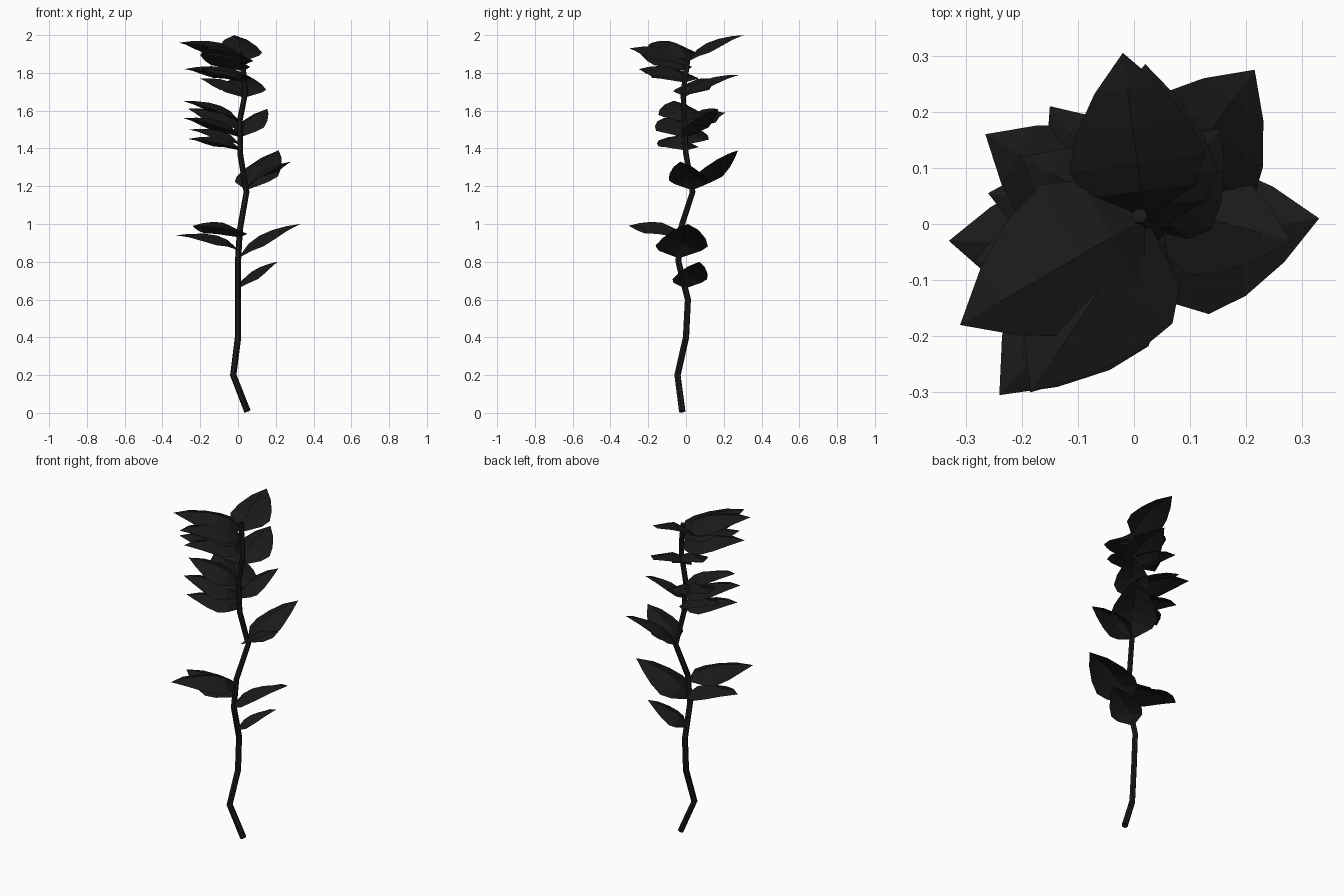
import bpy, bmesh, math
from mathutils import Vector

if "Cube" in bpy.data.objects:
    bpy.data.objects.remove(bpy.data.objects["Cube"])

dark = bpy.data.materials.new("dark_foliage")
dark.diffuse_color = (0.01, 0.01, 0.01, 1)
dark.use_nodes = True
dark.node_tree.nodes["Principled BSDF"].inputs["Base Color"].default_value = dark.diffuse_color

# Stem: crooked low-poly stalk
PATH = [(0.05, -0.02, 0.008), (-0.025, -0.045, 0.2), (0, 0, 0.4), (0, 0.01, 0.6),
        (0, -0.04, 0.8), (0.01, -0.03, 0.97), (0.045, 0.035, 1.17), (0.012, 0, 1.37),
        (0.01, -0.01, 1.55), (0.04, -0.015, 1.7), (0.03, 0, 1.8), (0.01, 0.015, 1.91)]
curve = bpy.data.curves.new("stem", 'CURVE')
curve.dimensions = '3D'
curve.bevel_depth = 0.018
curve.bevel_resolution = 1
curve.use_fill_caps = True
spline = curve.splines.new('POLY')
spline.points.add(len(PATH) - 1)
for i, p in enumerate(PATH):
    spline.points[i].co = (*p, 1)
    spline.points[i].radius = 1 - 0.02 * i
spline.use_smooth = False
curve.materials.append(dark)
bpy.context.collection.objects.link(bpy.data.objects.new("stem", curve))


def stem_at(z):
    for a, b in zip(PATH, PATH[1:]):
        if z <= b[2]:
            return Vector(a).lerp(Vector(b), (z - a[2]) / (b[2] - a[2]))
    return Vector(PATH[-1])


# Leaf outline: (fraction along, half width, midrib lift, edge lift)
OUTLINE = [(0, 0.012, 0, 0), (0.17, 0.3, 0.12, 0.02), (0.34, 0.37, 0.15, 0.0),
           (0.55, 0.31, 0.13, 0.01), (0.78, 0.18, 0.075, 0.02)]


def leaf(name, base_z, tip):
    base, tip = stem_at(base_z), Vector(tip)
    run = tip - base
    length = run.length
    side = Vector((run.y, -run.x, 0)).normalized()
    up = Vector((0, 0, 1))
    bm = bmesh.new()
    rows = []
    for t, w, mid, edge in OUTLINE:
        c = base + run * t
        rows.append([bm.verts.new(c + (side * s * w + up * h) * length)
                     for s, h in ((-1, edge), (0, mid), (1, edge))])
    end = bm.verts.new(tip)
    for a, b in zip(rows, rows[1:]):
        for k in (0, 1):
            bm.faces.new((a[k], a[k + 1], b[k + 1], b[k]))
    for k in (0, 1):
        bm.faces.new((rows[-1][k], rows[-1][k + 1], end))
    mesh = bpy.data.meshes.new(name)
    bm.to_mesh(mesh)
    bm.free()
    mesh.materials.append(dark)
    bpy.context.collection.objects.link(bpy.data.objects.new(name, mesh))


# Leaves: height on the stem and tip position
LEAVES = [
    # lower leaves
    (0.66, (0.21, 0.07, 0.80)), (0.82, (0.33, 0.01, 1.0)),
    (0.86, (-0.33, -0.03, 0.94)), (0.93, (-0.24, -0.305, 0.99)),
    # middle leaves
    (1.18, (0.215, 0.275, 1.39)), (1.18, (0.28, -0.03, 1.33)),
    (1.39, (-0.265, -0.12, 1.45)), (1.42, (-0.26, 0.055, 1.50)),
    (1.46, (-0.285, -0.12, 1.56)), (1.46, (0.155, 0.17, 1.61)),
    (1.50, (-0.265, 0.16, 1.61)), (1.51, (-0.15, 0.21, 1.59)),
    (1.54, (-0.285, -0.07, 1.65)),
    # upper leaves
    (1.67, (0.02, 0.285, 1.79)), (1.68, (-0.2, 0.12, 1.77)),
    (1.75, (-0.285, -0.16, 1.82)), (1.76, (-0.19, -0.25, 1.82)),
    (1.81, (-0.2, -0.24, 1.90)), (1.84, (-0.185, -0.3, 1.93)),
    (1.87, (-0.31, -0.18, 1.96)), (1.86, (-0.02, 0.305, 2.0)),
]
for i, (z, tip) in enumerate(LEAVES):
    leaf(f"leaf_{i + 1}", z, tip)
